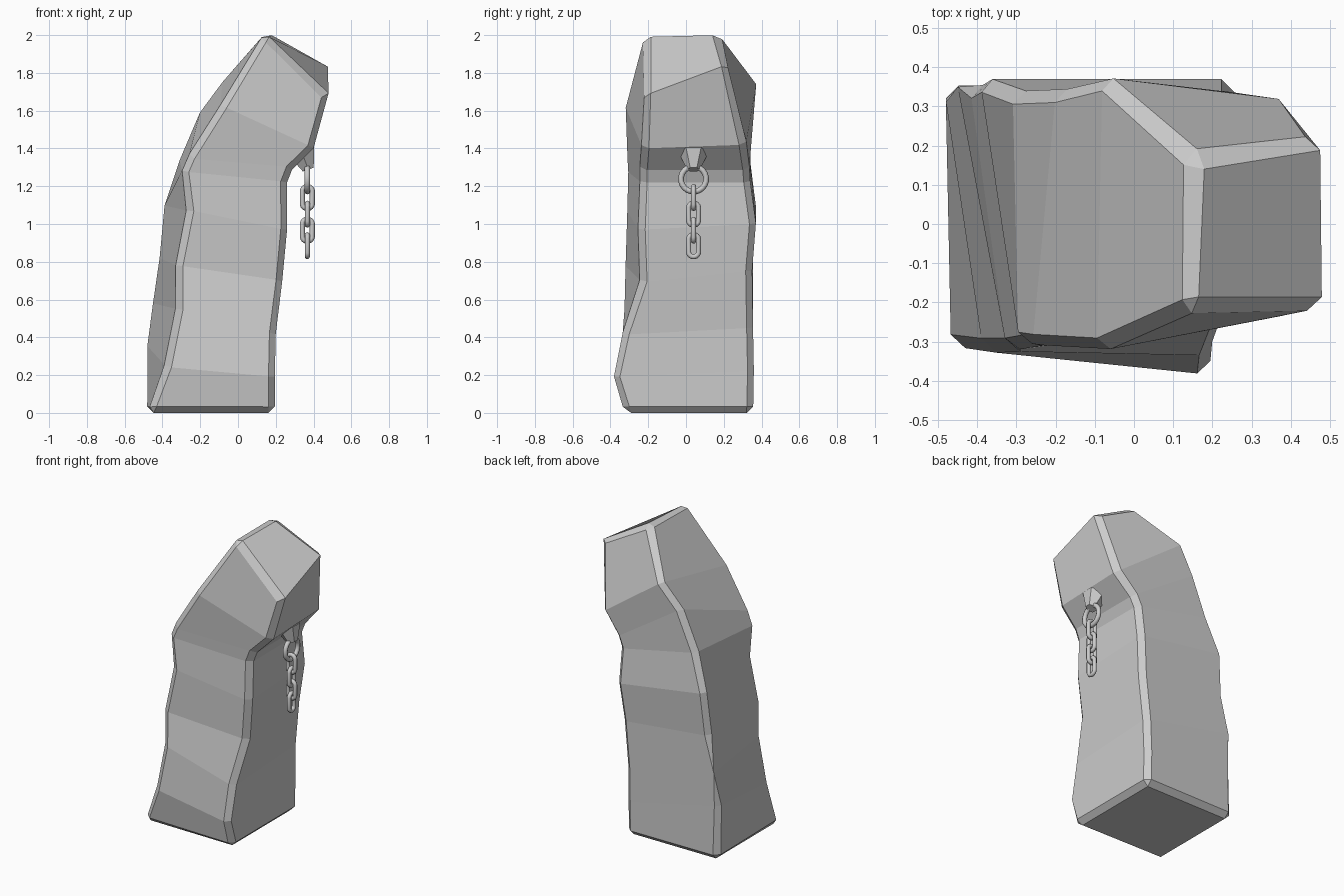
import bpy, bmesh, math
from mathutils import Matrix, Vector

if "Cube" in bpy.data.objects:
    bpy.data.objects.remove(bpy.data.objects["Cube"])

# Four corner lines of the leaning stone, base to top
FL = [(-.48, -.315, 0), (-.385, -.325, .25), (-.325, -.325, .55), (-.325, -.325, .78), (-.268, -.315, 1.07),
      (-.295, -.31, 1.28), (-.26, -.315, 1.36), (-.09, -.325, 1.63), (.14, -.22, 2.015)]
FR = [(.195, -.325, 0), (.195, -.385, .19), (.2, -.335, .42), (.235, -.24, .7), (.26, -.25, .97),
      (.26, -.24, 1.22), (.285, -.24, 1.285), (.4, -.23, 1.4), (.48, -.22, 1.68)]
BR = [(.195, .355, 0), (.195, .36, .22), (.2, .355, .45), (.23, .35, .75), (.257, .37, 1.0),
      (.257, .34, 1.22), (.285, .335, 1.285), (.4, .315, 1.42), (.475, .22, 1.845)]
BL = [(-.48, .355, 0), (-.485, .345, .36), (-.45, .35, .58), (-.42, .355, .82), (-.395, .37, 1.1),
      (-.31, .34, 1.34), (-.2, .345, 1.6), (-.08, .375, 1.76), (.15, .17, 2.015)]


def make_object(name, bm):
    bmesh.ops.recalc_face_normals(bm, faces=bm.faces)
    mesh = bpy.data.meshes.new(name)
    bm.to_mesh(mesh)
    bm.free()
    ob = bpy.data.objects.new(name, mesh)
    bpy.context.collection.objects.link(ob)
    return ob


# Stone pillar: loft between corner lines, then chamfer the corners
bm = bmesh.new()
rings = [[bm.verts.new(p) for p in level] for level in zip(FL, FR, BR, BL)]
sharp = []
for lo, hi in zip(rings, rings[1:]):
    for i in range(4):
        j = (i + 1) % 4
        bm.faces.new((lo[i], lo[j], hi[j], hi[i]))
    sharp += [bm.edges.get((a, b)) for a, b in zip(lo, hi)]
bm.faces.new(rings[0][::-1])
bm.faces.new(rings[-1])
for ring in (rings[0], rings[-1]):
    sharp += [bm.edges.get((ring[i], ring[(i + 1) % 4])) for i in range(4)]
sharp.remove(bm.edges.get((rings[-1][1], rings[-1][2])))
bmesh.ops.bevel(bm, geom=sharp, offset=.034, offset_type='OFFSET', segments=1,
                profile=.5, affect='EDGES', clamp_overlap=True)
make_object("stone_pillar", bm)

# Faceted boss under the overhang that holds the chain
bm = bmesh.new()
bmesh.ops.create_cone(bm, cap_ends=True, segments=6, radius1=.035, radius2=.08, depth=.1,
                      matrix=Matrix.Translation((.355, .04, 1.335)) @ Matrix.Rotation(math.radians(-20), 4, 'Y'))
make_object("chain_boss", bm)


def link(name, z, half_w, half_h, r, facing_front):
    """Stadium-shaped link swept with a round section."""
    bm = bmesh.new()
    n, m = 20, 8
    straight = half_h - half_w
    loops = []
    for i in range(n):
        a = 2 * math.pi * (i + .5) / n
        out = Vector((math.cos(a), 0, math.sin(a)))
        c = out * (half_w - r) + Vector((0, 0, math.copysign(straight, out.z)))
        loop = []
        for k in range(m):
            b = 2 * math.pi * k / m
            p = c + r * (math.cos(b) * out + math.sin(b) * Vector((0, 1, 0)))
            if not facing_front:
                p = Vector((p.y, p.x, p.z))
            loop.append(bm.verts.new(p + Vector((.367, .04, z))))
        loops.append(loop)
    for i in range(n):
        p, q = loops[i], loops[(i + 1) % n]
        for k in range(m):
            bm.faces.new((p[k], p[(k + 1) % m], q[(k + 1) % m], q[k]))
    for f in bm.faces:
        f.smooth = True
    make_object(name, bm)


# Hanging ring and alternating chain links
link("chain_ring", 1.238, .082, .082, .015, False)
for i, z in enumerate((1.14, 1.052, .967, .885)):
    link(f"chain_link_{i + 1}", z, .04, .072, .0135, i % 2 == 0)
